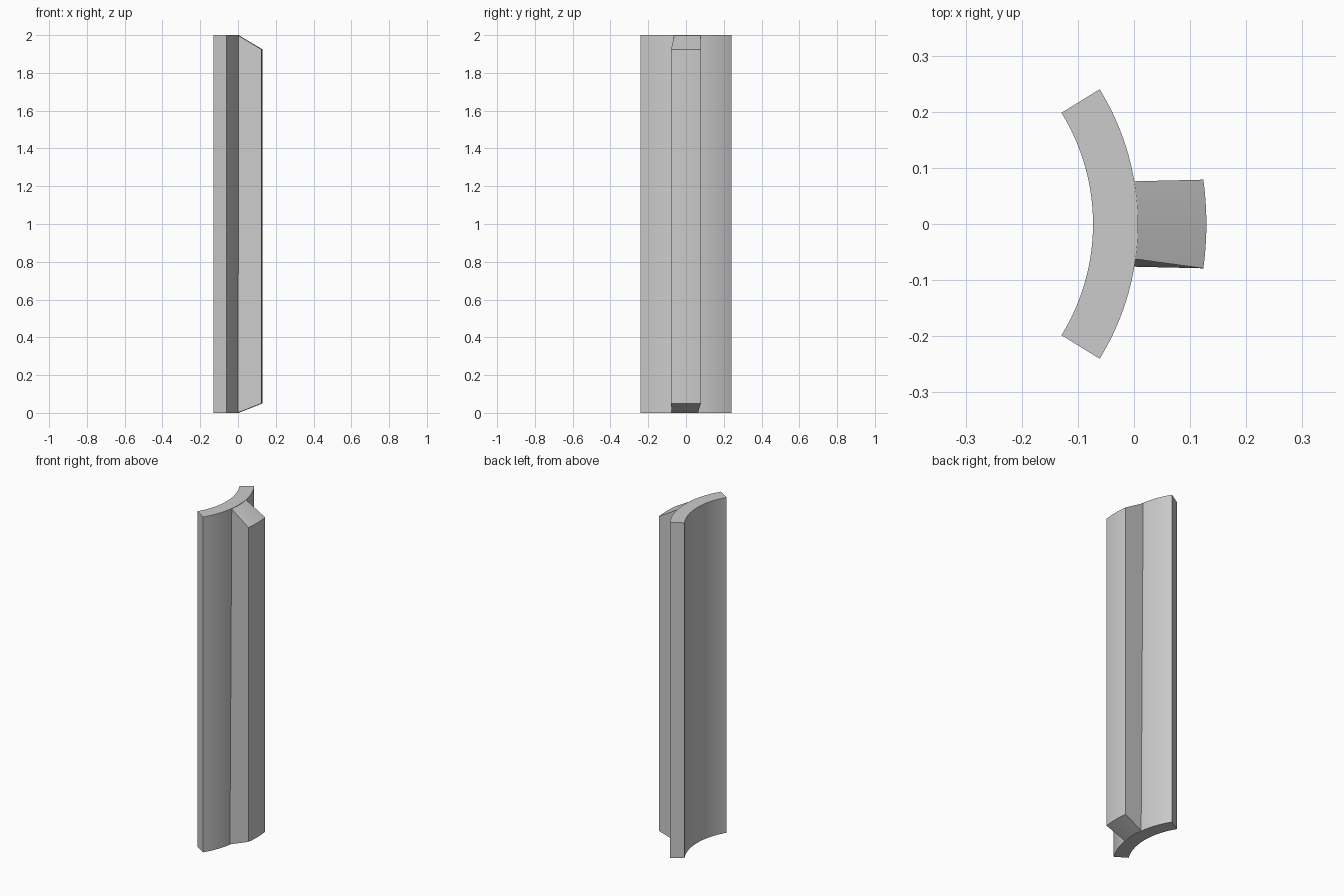
import bpy
import bmesh
from math import asin, cos, sin, radians

cube = bpy.data.objects.get("Cube")
if cube:
    bpy.data.objects.remove(cube, do_unlink=True)

CENTRE_X = -0.45      # axis of the curved plate
INNER, OUTER, RIB = 0.377, 0.457, 0.579

grey = bpy.data.materials.new("plain grey")
grey.use_nodes = True
colour = (0.6, 0.6, 0.6, 1)
grey.diffuse_color = colour
grey.node_tree.nodes["Principled BSDF"].inputs["Base Color"].default_value = colour


def arc_block(name, edges, steps):
    """Solid lofted along an arc; edges are (radius, z, start angle, end angle)."""
    bm = bmesh.new()
    rings = []
    for i in range(steps + 1):
        ring = []
        for radius, z, start, end in edges:
            a = start + (end - start) * i / steps
            ring.append(bm.verts.new((CENTRE_X + radius * cos(a), radius * sin(a), z)))
        rings.append(ring)
    for a, b in zip(rings, rings[1:]):
        for k in range(4):
            n = (k + 1) % 4
            bm.faces.new((a[k], a[n], b[n], b[k]))
    bm.faces.new(rings[0])
    bm.faces.new(rings[-1])
    bmesh.ops.recalc_face_normals(bm, faces=bm.faces)
    mesh = bpy.data.meshes.new(name)
    bm.to_mesh(mesh)
    bm.free()
    obj = bpy.data.objects.new(name, mesh)
    bpy.context.collection.objects.link(obj)
    mesh.materials.append(grey)
    bpy.ops.object.select_all(action='DESELECT')
    obj.select_set(True)
    bpy.context.view_layer.objects.active = obj
    bpy.ops.object.shade_smooth_by_angle(angle=radians(20))
    return obj


# Curved plate
half = radians(31.7)
arc_block("curved_plate", [(r, z, -half, half) for r, z in
                           ((INNER, 0), (OUTER, 0), (OUTER, 2), (INNER, 2))], 32)

# Rib on the outer side, with sloped ends and a slight twist at its root
root = OUTER - 0.004
wide, narrow, tip = asin(0.076 / root), asin(0.062 / root), asin(0.079 / RIB)
arc_block("outer_rib", [(root, 0, -wide, narrow), (RIB, 0.05, -tip, tip),
                        (RIB, 1.925, -tip, tip), (root, 2, -narrow, wide)], 12)
